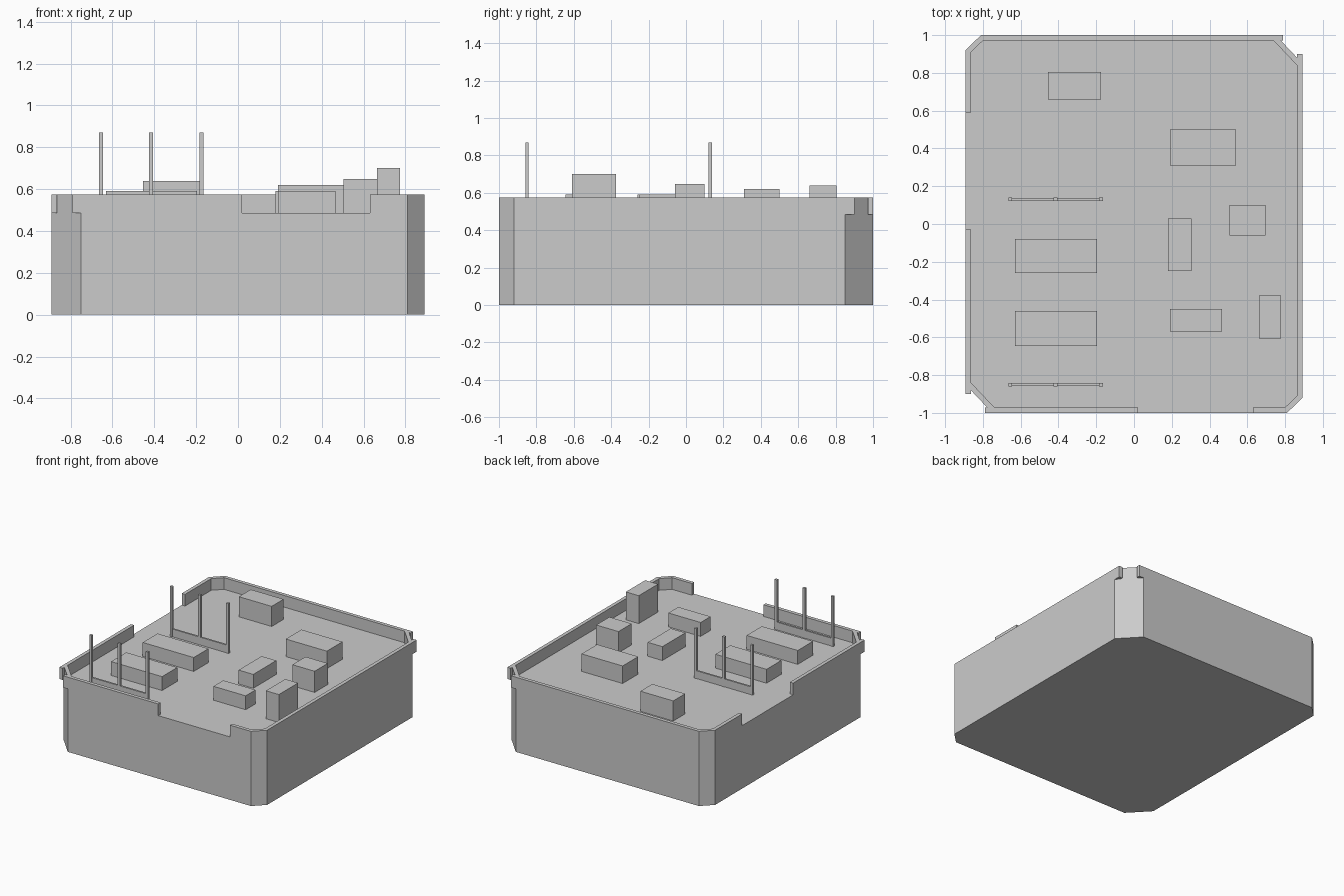
import bpy, bmesh
from mathutils import Vector
from mathutils.geometry import intersect_line_line_2d  # noqa: F401

cube = bpy.data.objects.get("Cube")
if cube:
    bpy.data.objects.remove(cube, do_unlink=True)

grey = bpy.data.materials.new("plain grey")
grey.use_nodes = True
grey.diffuse_color = (0.6, 0.6, 0.6, 1)
grey.node_tree.nodes["Principled BSDF"].inputs["Base Color"].default_value = grey.diffuse_color

X, Y = 0.892, 1.0               # half width and half depth
FLOOR, RIM, WALL = 0.485, 0.575, 0.028


def add_prisms(name, prisms):
    """One object from several (outline, bottom, top) upright prisms."""
    bm = bmesh.new()
    for outline, z0, z1 in prisms:
        face = bm.faces.new([bm.verts.new((p[0], p[1], z0)) for p in outline])
        up = bmesh.ops.extrude_face_region(bm, geom=[face])["geom"]
        verts = [v for v in up if isinstance(v, bmesh.types.BMVert)]
        bmesh.ops.translate(bm, verts=verts, vec=(0, 0, z1 - z0))
    bmesh.ops.recalc_face_normals(bm, faces=bm.faces)
    mesh = bpy.data.meshes.new(name)
    bm.to_mesh(mesh)
    bm.free()
    mesh.materials.append(grey)
    obj = bpy.data.objects.new(name, mesh)
    bpy.context.collection.objects.link(obj)


def rect(x0, x1, y0, y1):
    return [(x0, y0), (x1, y0), (x1, y1), (x0, y1)]


def inset(loop, d):
    """Move every side of a counter-clockwise outline inwards by d."""
    result = []
    for i, p in enumerate(loop):
        a = (p - loop[i - 1]).normalized()
        b = (loop[(i + 1) % len(loop)] - p).normalized()
        na, nb = Vector((-a.y, a.x)), Vector((-b.y, b.x))
        result.append(p + (na + nb) * d / (1 + na.dot(nb)))
    return result


# Body: small chamfers on one diagonal, large ones on the other
half = [(-0.75, -Y), (0.81, -Y), (X, -0.92), (X, 0.85)]
outer = [Vector((s * x, s * y)) for s in (1, -1) for x, y in half]
inner = inset(outer, WALL)
add_prisms("box_body", [(outer, 0, FLOOR)])

# Rim: one wall per side, with openings in the front and one side wall
gaps = {0: (0, 0.02, 0.63), 6: (1, 0.59, -0.03)}
rim = []
for i in range(8):
    j = (i + 1) % 8
    a, b, c, d = outer[i], outer[j], inner[j], inner[i]
    if i in gaps:
        axis, start, end = gaps[i]
        cuts = []
        for value in (start, end):
            p, q = a.copy(), d.copy()
            p[axis] = q[axis] = value
            cuts.append((p, q))
        (p0, q0), (p1, q1) = cuts
        rim += [([a, p0, q0, d], FLOOR, RIM), ([p1, b, c, q1], FLOOR, RIM)]
    else:
        rim.append(([a, b, c, d], FLOOR, RIM))

# Rim ends that overhang the two large chamfers
for s in (1, -1):
    back_end = [(0.75, Y), (0.79, Y), (0.79, Y - WALL), (0.776, Y - WALL)]
    side_end = [(X, 0.85), (X, 0.90), (X - WALL, 0.90), (X - WALL, 0.88)]
    for outline in (back_end, side_end):
        rim.append(([(s * x, s * y) for x, y in outline], FLOOR, RIM))
add_prisms("rim_walls", rim)

# Blocks standing on the floor: x range, y range, top
blocks = {
    "back_block": (-0.455, -0.175, 0.66, 0.805, 0.64),
    "wide_block": (0.19, 0.54, 0.31, 0.50, 0.62),
    "square_block": (0.505, 0.695, -0.06, 0.10, 0.648),
    "slim_block": (0.18, 0.305, -0.25, 0.03, 0.592),
    "front_block": (0.19, 0.465, -0.57, -0.45, 0.592),
    "tall_block": (0.665, 0.775, -0.61, -0.375, 0.70),
    "long_block_rear": (-0.63, -0.195, -0.26, -0.08, 0.592),
    "long_block_front": (-0.63, -0.195, -0.645, -0.46, 0.592),
}
for name, (x0, x1, y0, y1, top) in blocks.items():
    add_prisms(name, [(rect(x0, x1, y0, y1), FLOOR, top)])

# Racks: a low rail carrying three thin posts
for name, y in (("rear_rack", 0.13), ("front_rack", -0.85)):
    parts = [(rect(-0.655, -0.175, y - 0.007, y + 0.007), FLOOR, 0.545)]
    for x in (-0.655, -0.415, -0.175):
        parts.append((rect(x - 0.01, x + 0.01, y - 0.009, y + 0.009), FLOOR, 0.87))
    add_prisms(name, parts)
